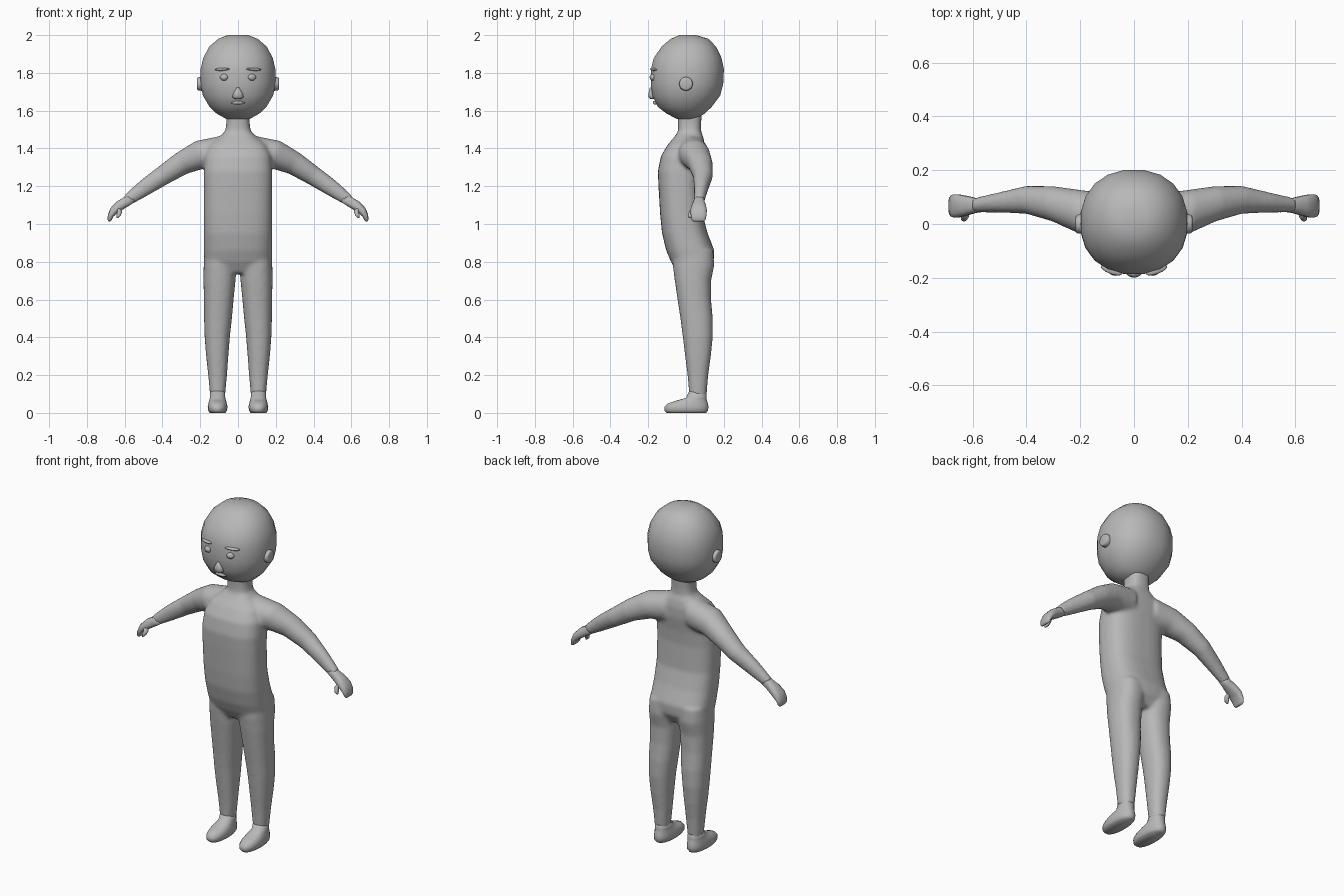
import bpy, bmesh, math
from mathutils import Matrix, Vector

grey = bpy.data.materials.new("clay_grey")
grey.diffuse_color = (0.48, 0.48, 0.48, 1)


def finish(bm, name):
    bmesh.ops.recalc_face_normals(bm, faces=bm.faces)
    mesh = bpy.data.meshes.new(name)
    bm.to_mesh(mesh)
    bm.free()
    mesh.materials.append(grey)
    for p in mesh.polygons:
        p.use_smooth = True
    ob = bpy.data.objects.new(name, mesh)
    bpy.context.collection.objects.link(ob)
    return ob


def loft(bm, rings, sides=24, power=2.0, mirror=1):
    """Closed tube; ring = (x, y, z, half_width, half_y, tilt in degrees)."""
    loops = []
    for x, y, z, w, d, tilt in rings:
        t, loop = math.radians(tilt), []
        for i in range(sides):
            a = 2 * math.pi * (i + 0.5) / sides
            c, s = math.cos(a), math.sin(a)
            u = math.copysign(abs(c) ** (2 / power), c) * w
            v = math.copysign(abs(s) ** (2 / power), s) * d
            loop.append(bm.verts.new((mirror * (x + u * math.cos(t)), y + v, z + u * math.sin(t))))
        loops.append(loop)
    for a, b in zip(loops, loops[1:]):
        for i in range(sides):
            j = (i + 1) % sides
            bm.faces.new((a[i], a[j], b[j], b[i]))
    bm.faces.new(loops[0])
    bm.faces.new(loops[-1])


def upright(x, rows):
    """Level rings from rows of (z, front, back, half_width)."""
    return [(x, (f + b) / 2, z, w, (b - f) / 2, 0) for z, f, b, w in rows]


# Body: torso with neck, legs and arms fused into one skin
torso = upright(0, [
    (0.74, -0.045, 0.11, 0.13), (0.80, -0.08, 0.147, 0.178), (0.86, -0.105, 0.15, 0.181),
    (0.95, -0.127, 0.115, 0.181), (1.05, -0.137, 0.088, 0.181), (1.20, -0.146, 0.082, 0.182),
    (1.28, -0.149, 0.088, 0.182), (1.36, -0.133, 0.10, 0.176), (1.42, -0.097, 0.10, 0.15),
    (1.46, -0.062, 0.092, 0.10), (1.49, -0.042, 0.08, 0.068), (1.53, -0.042, 0.08, 0.062),
    (1.61, -0.045, 0.085, 0.062)])
leg = [upright(c, [row])[0] for c, row in [
    (0.108, (0.08, 0.018, 0.108, 0.039)), (0.108, (0.20, 0.008, 0.118, 0.050)),
    (0.110, (0.30, -0.005, 0.132, 0.059)), (0.110, (0.40, -0.017, 0.142, 0.067)),
    (0.106, (0.50, -0.03, 0.142, 0.074)), (0.102, (0.60, -0.045, 0.133, 0.079)),
    (0.098, (0.70, -0.06, 0.133, 0.085)), (0.096, (0.78, -0.07, 0.15, 0.086)),
    (0.094, (0.86, -0.07, 0.145, 0.084))]]
arm = [(0.07, 0.03, 1.385, 0.085, 0.08, 87), (0.20, 0.045, 1.367, 0.077, 0.082, 72),
       (0.30, 0.075, 1.32, 0.062, 0.066, 60), (0.40, 0.09, 1.255, 0.052, 0.052, 57),
       (0.50, 0.08, 1.188, 0.044, 0.038, 55), (0.59, 0.07, 1.122, 0.030, 0.028, 52)]
bm = bmesh.new()
loft(bm, torso, 32, 2.7)
for side in (-1, 1):
    loft(bm, leg, 24, 2.3, side)
    loft(bm, arm, 24, 2.1, side)
body = finish(bm, "body")
remesh = body.modifiers.new("fuse", "REMESH")
remesh.mode = "VOXEL"
remesh.voxel_size = 0.01
remesh.use_smooth_shade = True
soften = body.modifiers.new("soften", "SMOOTH")
soften.factor = 0.5
soften.iterations = 8

# Feet, hands and thumbs
foot = upright(0.108, [
    (0.0, -0.103, 0.108, 0.042), (0.012, -0.115, 0.118, 0.050), (0.032, -0.115, 0.120, 0.053),
    (0.050, -0.098, 0.117, 0.049), (0.064, -0.055, 0.112, 0.046), (0.080, 0.0, 0.109, 0.041),
    (0.12, 0.018, 0.108, 0.039)])
hand = [(0.56, 0.071, 1.140, 0.027, 0.026, 54), (0.59, 0.069, 1.119, 0.027, 0.028, 54),
        (0.625, 0.068, 1.098, 0.027, 0.037, 52), (0.656, 0.067, 1.072, 0.023, 0.044, 36),
        (0.674, 0.067, 1.045, 0.016, 0.042, 18), (0.680, 0.067, 1.022, 0.011, 0.037, 10),
        (0.681, 0.067, 1.013, 0.005, 0.028, 5)]
thumb = [(0.635, 0.050, 1.090, 0.013, 0.016, 20), (0.626, 0.032, 1.066, 0.013, 0.016, 10),
         (0.632, 0.022, 1.045, 0.012, 0.013, 0), (0.638, 0.020, 1.033, 0.006, 0.007, 0)]
for side, label in ((-1, "right"), (1, "left")):
    for part, rings, n, power in (("foot", foot, 20, 2.3), ("hand", hand, 16, 2.5), ("thumb", thumb, 10, 2)):
        bm = bmesh.new()
        loft(bm, rings, n, power, side)
        finish(bm, label + "_" + part)

# Head
bm = bmesh.new()
loft(bm, upright(0, [
    (1.557, -0.05, 0.06, 0.065), (1.585, -0.105, 0.10, 0.115), (1.62, -0.15, 0.138, 0.152),
    (1.68, -0.18, 0.183, 0.188), (1.74, -0.188, 0.199, 0.201), (1.82, -0.188, 0.203, 0.200),
    (1.88, -0.172, 0.190, 0.186), (1.94, -0.130, 0.160, 0.153), (1.98, -0.082, 0.120, 0.106),
    (2.0, -0.035, 0.055, 0.055)]), 20, 2.2)
finish(bm, "head")


def ball(name, loc, size, turn=0.0, tilt=0.0):
    bm = bmesh.new()
    bmesh.ops.create_uvsphere(bm, u_segments=14, v_segments=8, radius=1)
    m = (Matrix.Translation(Vector(loc)) @ Matrix.Rotation(turn, 4, "Z")
         @ Matrix.Rotation(tilt, 4, "Y") @ Matrix.Diagonal((*size, 1)))
    bmesh.ops.transform(bm, matrix=m, verts=bm.verts)
    return finish(bm, name)


# Eyes, brows and ears
for side, label in ((-1, "right"), (1, "left")):
    ball(label + "_eye", (side * 0.074, -0.176, 1.777), (0.022, 0.016, 0.018), side * 0.3)
    ball(label + "_brow", (side * 0.084, -0.172, 1.819), (0.042, 0.014, 0.008), side * 0.36, side * 0.05)
    bm = bmesh.new()
    bmesh.ops.create_cone(bm, cap_ends=True, segments=20, radius1=0.038, radius2=0.034, depth=0.034,
                          matrix=Matrix.Translation((side * 0.2, 0, 1.742))
                          @ Matrix.Rotation(side * math.pi / 2, 4, "Y"))
    ear = finish(bm, label + "_ear")
    bevel = ear.modifiers.new("round", "BEVEL")
    bevel.width = 0.007
    bevel.segments = 2

# Nose and mouth
bm = bmesh.new()
loft(bm, [(0, -0.178, 1.662, 0.018, 0.013, 0), (0, -0.180, 1.672, 0.031, 0.019, 0),
          (0, -0.182, 1.690, 0.026, 0.017, 0), (0, -0.184, 1.722, 0.007, 0.008, 0)], 12)
finish(bm, "nose")
bm = bmesh.new()
loft(bm, [(0, -0.160, 1.632, 0.014, 0.008, 0), (0, -0.163, 1.641, 0.040, 0.013, 0),
          (0, -0.166, 1.650, 0.016, 0.010, 0)], 12)
finish(bm, "mouth")
